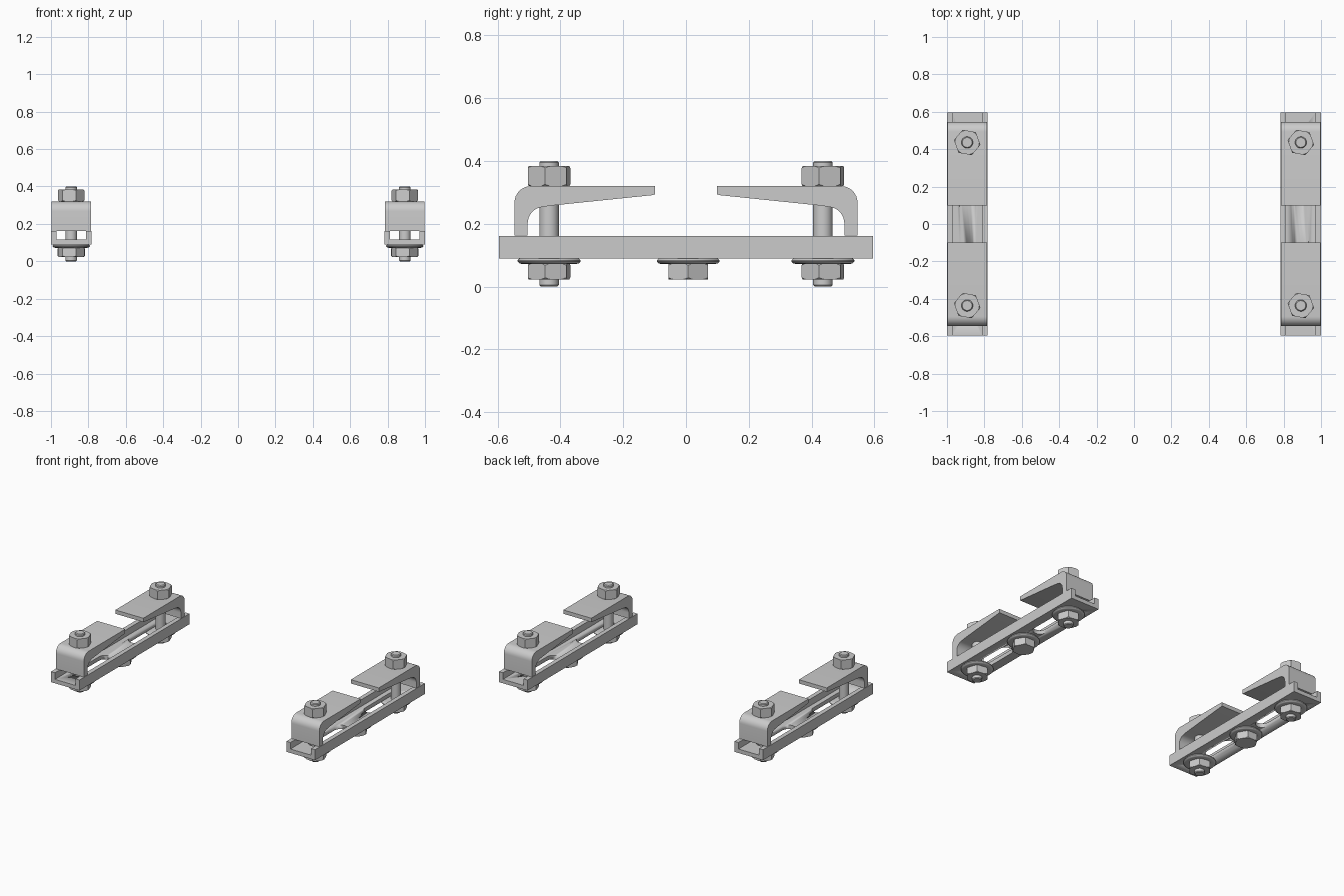
import bpy, bmesh, math
from mathutils import Vector

if "Cube" in bpy.data.objects:
    bpy.data.objects.remove(bpy.data.objects["Cube"])

CX, BOLT_Y = 0.892, 0.436


def finish(name, bm, smooth=True):
    bmesh.ops.recalc_face_normals(bm, faces=bm.faces[:])
    me = bpy.data.meshes.new(name)
    bm.to_mesh(me)
    bm.free()
    ob = bpy.data.objects.new(name, me)
    bpy.context.collection.objects.link(ob)
    if smooth:
        bpy.ops.object.select_all(action='DESELECT')
        ob.select_set(True)
        bpy.context.view_layer.objects.active = ob
        bpy.ops.object.shade_smooth_by_angle(angle=math.radians(35))
    return ob


def extrude(name, pts, vec, smooth=True):
    bm = bmesh.new()
    f = bm.faces.new([bm.verts.new(p) for p in pts])
    r = bmesh.ops.extrude_face_region(bm, geom=[f])
    vs = [g for g in r['geom'] if isinstance(g, bmesh.types.BMVert)]
    bmesh.ops.translate(bm, verts=vs, vec=vec)
    # the starting face is kept as the opposite cap
    return finish(name, bm, smooth)


def lathe(name, profile, x, y, n=48):
    bm = bmesh.new()
    rings = [[bm.verts.new((x + r * math.cos(2 * math.pi * i / n),
                            y + r * math.sin(2 * math.pi * i / n), z)) for i in range(n)]
             for r, z in profile]
    for a, b in zip(rings, rings[1:]):
        for i in range(n):
            j = (i + 1) % n
            bm.faces.new((a[i], a[j], b[j], b[i]))
    bm.faces.new(rings[0])
    bm.faces.new(rings[-1])
    return finish(name, bm)


def boolean(ob, cutter, op):
    m = ob.modifiers.new("cut", 'BOOLEAN')
    m.operation, m.object, m.solver = op, cutter, 'EXACT'
    bpy.context.view_layer.objects.active = ob
    bpy.ops.object.modifier_apply(modifier=m.name)
    bpy.data.objects.remove(cutter)


def hex_nut(name, x, y, z0, z1, r, turn):
    pts = [(x + r * math.cos(math.radians(turn + 60 * k)),
            y + r * math.sin(math.radians(turn + 60 * k)), z0) for k in range(6)]
    nut = extrude(name, pts, (0, 0, z1 - z0), False)
    c = r * 0.9
    chamfer = lathe("chamfer", [(c, z0), (r * 1.02, z0 + 0.007),
                                (r * 1.02, z1 - 0.007), (c, z1)], x, y)
    boolean(nut, chamfer, 'INTERSECT')
    for p in nut.data.polygons:
        p.use_smooth = False


def arc(cy, cz, r, a0, a1, n=8):
    return [(cy + r * math.cos(math.radians(a0 + (a1 - a0) * i / n)),
             cz + r * math.sin(math.radians(a0 + (a1 - a0) * i / n))) for i in range(n + 1)]


def clamp(cx, side):
    # slotted channel rail
    w, t, z0, zf, z1 = 0.108, 0.03, 0.09, 0.117, 0.162
    sec = [(-w, z0), (w, z0), (w, z1), (w - t, z1), (w - t, zf),
           (-w + t, zf), (-w + t, z1), (-w, z1)]
    rail = extrude(side + "_channel_rail", [(cx + x, -0.595, z) for x, z in sec], (0, 1.19, 0))
    for s in (-1, 1):
        r, a, b = 0.045, 0.165, 0.435
        ring = arc(0, b, r, 0, 180) + arc(0, a, r, 180, 360)
        slot = extrude("slot", [(cx + x, s * y, 0.05) for x, y in ring], (0, 0, 0.1))
        boolean(rail, slot, 'DIFFERENCE')

    # washer and head at the rail centre
    washer = [(0.085, 0.092), (0.094, 0.09), (0.1, 0.084), (0.1, 0.08), (0.094, 0.074), (0.085, 0.072)]
    lathe(side + "_centre_washer", washer, cx, 0.007)
    hex_nut(side + "_centre_bolt_head", cx, 0.007, 0.023, 0.074, 0.073, 0)

    for s, end in ((-1, "front"), (1, "back")):
        tag = side + "_" + end
        # hooked, tapering jaw
        prof = [(0.546, 0.163)] + arc(0.494, 0.268, 0.052, 0, 90)
        prof += [(0.098, 0.32), (0.098, 0.294), (0.11, 0.291), (0.43, 0.258)]
        prof += arc(0.452, 0.202, 0.052, 85, 0) + [(0.504, 0.163)]
        extrude(tag + "_jaw", [(cx - 0.106, s * y, z) for y, z in prof], (0.212, 0, 0))
        # threaded rod, washer and nuts
        y = s * BOLT_Y
        lathe(tag + "_rod", [(0.026, 0), (0.031, 0.005), (0.031, 0.395), (0.026, 0.4)], cx, y, 32)
        lathe(tag + "_washer", washer, cx, y)
        hex_nut(tag + "_lower_nut", cx, y, 0.023, 0.074, 0.072, -10)
        hex_nut(tag + "_upper_nut", cx, y, 0.32, 0.384, 0.072, -10)


clamp(-CX, "left")
clamp(CX, "right")
